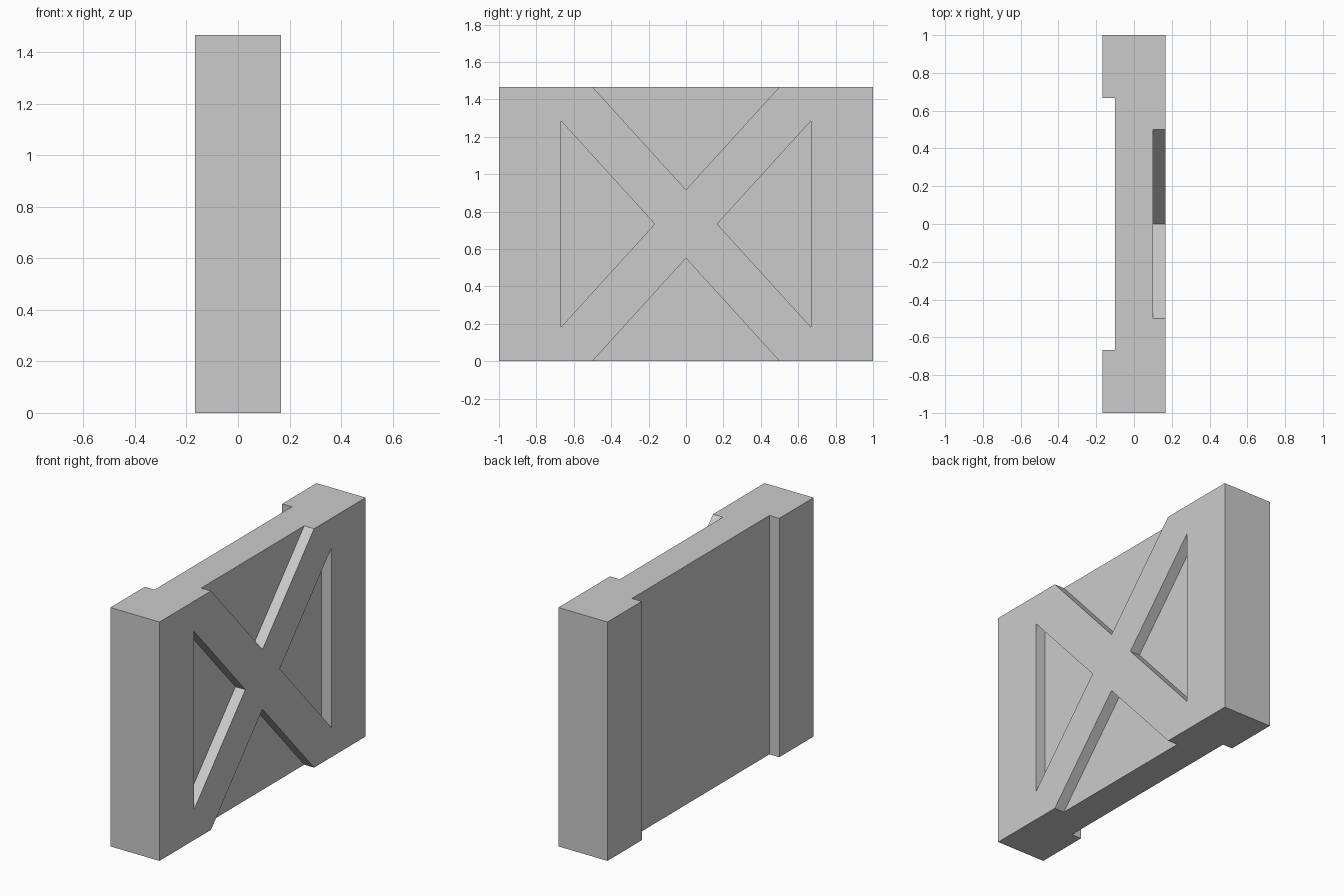
import bpy, bmesh
from mathutils import Vector

if "Cube" in bpy.data.objects:
    bpy.data.objects.remove(bpy.data.objects["Cube"])

H = 1.467          # height
T = 0.1667         # half thickness
F = 0.1            # half thickness at the recesses
MID = H / 2


def add_prism(bm, points, direction):
    """Extrude a closed outline of 3D points along a direction."""
    face = bm.faces.new([bm.verts.new(p) for p in points])
    new = bmesh.ops.extrude_face_region(bm, geom=[face])["geom"]
    verts = [g for g in new if isinstance(g, bmesh.types.BMVert)]
    bmesh.ops.translate(bm, verts=verts, vec=Vector(direction))


def finish(name, bm):
    bmesh.ops.recalc_face_normals(bm, faces=bm.faces[:])
    mesh = bpy.data.meshes.new(name)
    bm.to_mesh(mesh)
    bm.free()
    obj = bpy.data.objects.new(name, mesh)
    bpy.context.collection.objects.link(obj)
    return obj


# Panel: plan outline with a wide channel in the back, extruded upward
bm = bmesh.new()
outline = [(T, -1), (T, 1), (-T, 1), (-T, 0.667), (-F, 0.667),
           (-F, -0.667), (-T, -0.667), (-T, -1)]
add_prism(bm, [(x, y, 0) for x, y in outline], (0, 0, H))
panel = finish("cross_braced_panel", bm)

# Four triangular pockets that leave the X brace standing
bm = bmesh.new()
for s in (-1, 1):
    side = [(s * 0.167, 0), (s * 0.667, 0.55), (s * 0.667, -0.55)]
    # open-ended pocket, overshooting the panel edge along its slopes
    end = [(0, s * 0.1833), (-0.6, s * 0.8433), (0.6, s * 0.8433)]
    for tri in (side, end):
        add_prism(bm, [(F, y, MID + z) for y, z in tri], (0.2, 0, 0))
cutter = finish("pocket_cutter", bm)
cutter.hide_render = True

# Cut the pockets
mod = panel.modifiers.new("pockets", "BOOLEAN")
mod.operation = "DIFFERENCE"
mod.solver = "EXACT"
mod.object = cutter
bpy.context.view_layer.objects.active = panel
bpy.ops.object.modifier_apply(modifier=mod.name)
bpy.data.objects.remove(cutter)
